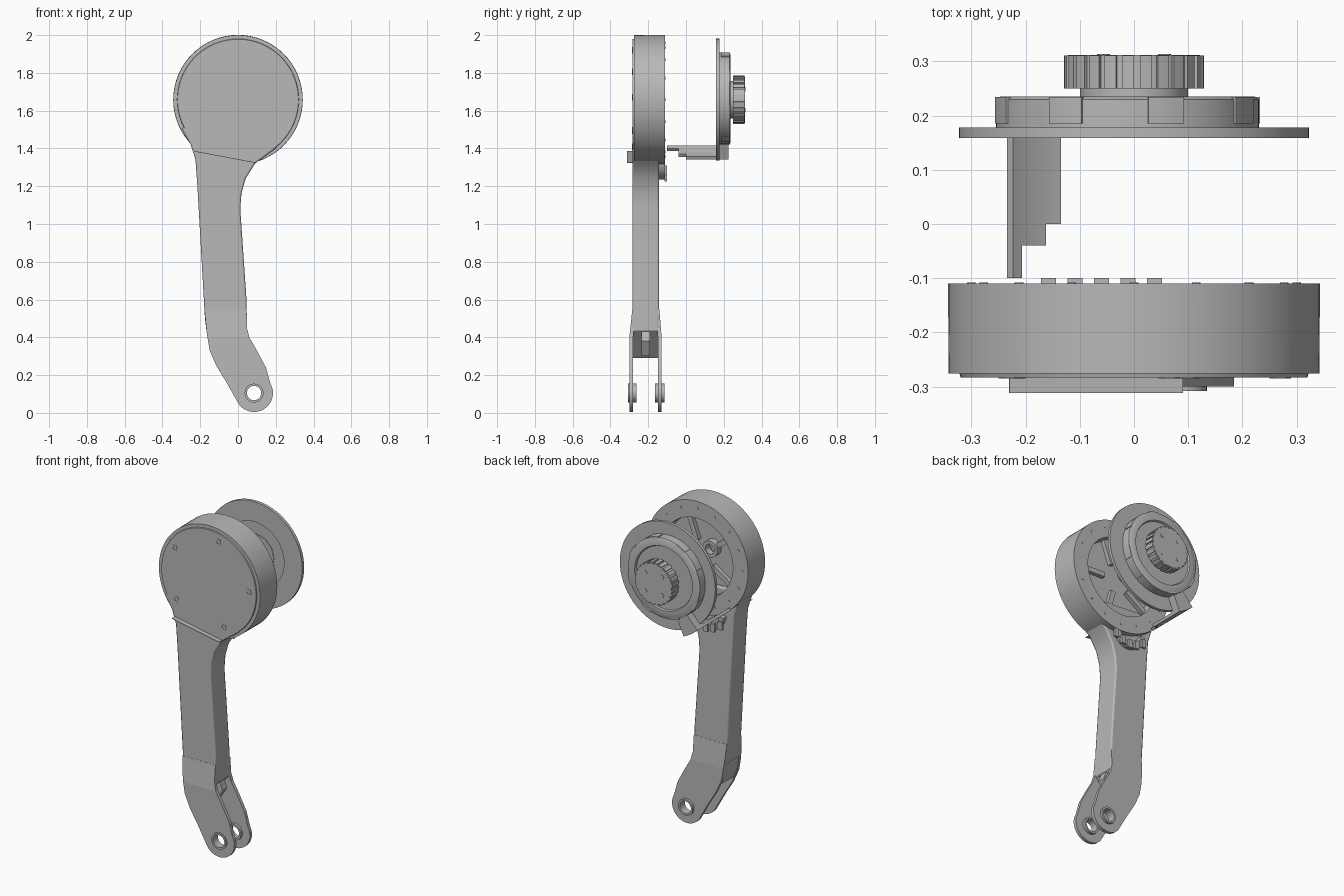
import bpy, bmesh
from math import sin, cos, pi, radians
from mathutils import Vector

if "Cube" in bpy.data.objects:
    bpy.data.objects.remove(bpy.data.objects["Cube"], do_unlink=True)

GREY = bpy.data.materials.new("machined grey")
GREY.use_nodes = True
GREY.diffuse_color = (0.48, 0.48, 0.48, 1)
GREY.node_tree.nodes["Principled BSDF"].inputs["Base Color"].default_value = (0.48, 0.48, 0.48, 1)

HUB = (0, 1.658)
EYE = (0.085, 0.105)


def finish(name, bm, bevel=0):
    bmesh.ops.recalc_face_normals(bm, faces=bm.faces[:])
    mesh = bpy.data.meshes.new(name)
    bm.to_mesh(mesh)
    bm.free()
    mesh.materials.append(GREY)
    obj = bpy.data.objects.new(name, mesh)
    bpy.context.collection.objects.link(obj)
    if bevel:
        mod = obj.modifiers.new("soft edges", "BEVEL")
        mod.width, mod.segments, mod.limit_method = bevel, 2, "ANGLE"
        mod.angle_limit = radians(50)
    bpy.ops.object.select_all(action="DESELECT")
    bpy.context.view_layer.objects.active = obj
    obj.select_set(True)
    bpy.ops.object.shade_smooth_by_angle(angle=radians(35))
    return obj


def prism(outline, y0, y1):
    """Extrude an x-z outline from y0 to y1."""
    bm = bmesh.new()
    face = bm.faces.new([bm.verts.new((x, y0, z)) for x, z in outline])
    new = bmesh.ops.extrude_face_region(bm, geom=[face])["geom"]
    bmesh.ops.translate(bm, vec=(0, y1 - y0, 0),
                        verts=[v for v in new if isinstance(v, bmesh.types.BMVert)])
    return bm


def lathe(name, profile, centre, sides=64, closed=False):
    """Turn an (r, y) profile around an axis parallel to y."""
    bm = bmesh.new()
    pts = profile + profile[:1] if closed else profile
    vs = [bm.verts.new((centre[0] + r, y, centre[1])) for r, y in pts]
    edges = [bm.edges.new(p) for p in zip(vs, vs[1:])]
    bmesh.ops.spin(bm, geom=vs + edges, cent=(centre[0], 0, centre[1]),
                   axis=(0, 1, 0), angle=2 * pi, steps=sides)
    bmesh.ops.remove_doubles(bm, verts=bm.verts[:], dist=1e-4)
    return finish(name, bm)


def polar(centre, r, degrees):
    a = radians(degrees)
    return (centre[0] + r * cos(a), centre[1] + r * sin(a))


def arc(centre, r, a0, a1, n):
    return [polar(centre, r, a0 + (a1 - a0) * i / n) for i in range(n + 1)]


def band(centre, r0, r1, a0, a1, n=12):
    return arc(centre, r0, a0, a1, n) + arc(centre, r1, a1, a0, n)


def bar(name, a, b, width, y0, y1):
    """Straight bar between two x-z points."""
    a, b = Vector(a), Vector(b)
    d = (b - a).normalized() * width / 2
    n = Vector((-d.y, d.x))
    return finish(name, prism([a + n, b + n, b - n, a - n], y0, y1))


# Drum housing, open towards the back
lathe("drum_housing", [(0, -0.283), (0.32, -0.283), (0.322, -0.276), (0.342, -0.276),
                       (0.343, -0.11), (0.24, -0.11), (0.235, -0.17), (0, -0.17)], HUB)
lathe("drum_inner_boss", [(0.05, -0.175), (0.05, -0.13), (0.03, -0.13), (0.03, -0.175)],
      (-0.07, 1.72), 32)
for i in range(5):
    a = 70 + i * 72
    bar("drum_inner_rib", polar(HUB, 0.09, a), polar(HUB, 0.238, a), 0.03, -0.175, -0.145)
for i in range(16):
    lathe("rim_screw", [(0, -0.108), (0.008, -0.108), (0.008, -0.112)],
          polar(HUB, 0.3, i * 22.5), 8)

# Cover screws and thin lower lip on the front
for x, z in [(0.065, 1.92), (-0.23, 1.805), (-0.22, 1.495), (0.1, 1.41), (0.27, 1.67)]:
    lathe("cover_screw", [(0, -0.281), (0.011, -0.281), (0.011, -0.285), (0.02, -0.285),
                          (0.02, -0.281)], (x, z), 6)
bar("cover_lip", (-0.23, 1.385), (0.09, 1.325), 0.003, -0.312, -0.282)

# Arm body
left = [(-0.3, 1.51), (-0.25, 1.42), (-0.225, 1.34), (-0.215, 1.2), (-0.175, 0.5), (-0.165, 0.42)]
right = [(0.048, 0.43), (0.045, 0.6), (0.012, 1.08), (0.018, 1.16), (0.04, 1.24),
         (0.09, 1.32), (0.2, 1.4), (0.25, 1.47)]
finish("arm", prism(left + right, -0.283, -0.142), 0.008)
finish("arm_web", prism([(-0.165, 0.44), (-0.15, 0.34), (-0.13, 0.29), (-0.09, 0.29),
                         (0.04, 0.43)], -0.283, -0.142))
finish("web_rib", prism([(-0.06, 0.42), (0.042, 0.43), (0.06, 0.38), (0.01, 0.3),
                         (-0.07, 0.3)], -0.235, -0.19))

# Fork plates, flaring outwards from the arm towards the eye
fork = ([(-0.178, 0.55), (-0.165, 0.42), (-0.15, 0.33), (-0.115, 0.25), (-0.06, 0.16)]
        + arc(EYE, 0.1, 215, 390, 20)
        + [(0.148, 0.24), (0.1, 0.33), (0.06, 0.4), (0.047, 0.45), (0.046, 0.55)])
for name, y0, y1, push in [("fork_front", -0.284, -0.264, -0.016),
                           ("fork_back", -0.161, -0.141, 0.012)]:
    bm = prism(fork, y0, y1)
    bmesh.ops.bisect_plane(bm, geom=bm.verts[:] + bm.edges[:] + bm.faces[:],
                           plane_co=(0, 0, 0.4), plane_no=(0, 0, 1))
    for v in bm.verts:
        v.co.y += push * min(1, (0.55 - v.co.z) / 0.15)
    plate = finish(name, bm)
    cutter = lathe("eye_cutter", [(0, -0.5), (0.043, -0.5), (0.043, 0.1), (0, 0.1)], EYE, 24)
    cut = plate.modifiers.new("eye", "BOOLEAN")
    cut.operation, cut.object = "DIFFERENCE", cutter
    bpy.context.view_layer.objects.active = plate
    bpy.ops.object.modifier_apply(modifier="eye")
    bpy.data.objects.remove(cutter, do_unlink=True)
    for face in plate.data.polygons:
        face.use_smooth = False

# Bushings in the fork eyes
for y0, y1 in [(-0.308, -0.262), (-0.165, -0.115)]:
    lathe("eye_bushing", [(0.038, y0), (0.05, y0), (0.05, y1), (0.038, y1)], EYE, 24, True)

# Toothed bumper under the back of the drum
finish("bumper", prism(band((-0.07, 1.34), 0.075, 0.105, 185, 355), -0.145, -0.112))
for i in range(5):
    x = -0.158 + i * 0.049
    z = 1.3 - 0.05 * sin(pi * (i + 0.5) / 5)
    bar("bumper_tooth", (x - 0.014, z), (x + 0.014, z), 0.05, -0.115, -0.1)

# Stepped curved bracket that carries the flange
for a0, a1, y in [(227.5, 231.2, -0.1), (231, 240.6, -0.04), (240, 246, 0.0)]:
    finish("bracket", prism(band(HUB, 0.33, 0.347, a0, a1, 4), y, 0.225))
finish("bracket_foot", prism(band(HUB, 0.24, 0.335, 227.5, 246, 6), 0.16, 0.225))

# Flange with a recessed front
lathe("flange", [(0, 0.2), (0.2, 0.2), (0.2, 0.159), (0.323, 0.159), (0.323, 0.178),
                 (0.21, 0.178), (0.21, 0.21), (0, 0.21)], HUB)
lathe("recess_ring", [(0.07, 0.201), (0.07, 0.175), (0.12, 0.175), (0.12, 0.201)], HUB, 12)

# Rotor disc with raised rim and blocks
MID = (-0.012, 1.665)
lathe("rotor", [(0, 0.225), (0.19, 0.225), (0.195, 0.235), (0.235, 0.235), (0.243, 0.23),
                (0.243, 0.178), (0, 0.178)], MID)
for i in range(8):
    a = 20 + i * 45
    finish("rotor_block", prism(band(MID, 0.235, 0.247, a, a + 16, 4), 0.185, 0.234))

# Knurled knob on the back
lathe("knob_neck", [(0.1, 0.22), (0.1, 0.255)], HUB, 32)
lathe("knob", [(0, 0.25), (0.122, 0.25), (0.122, 0.312), (0, 0.312)], HUB, 48)
for i in range(24):
    a = i * 15
    finish("knob_tooth", prism(band(HUB, 0.118, 0.129, a, a + 10, 2), 0.25, 0.311))
for i in range(4):
    lathe("knob_screw", [(0, 0.314), (0.012, 0.314), (0.012, 0.31)],
          polar(HUB, 0.08, 45 + i * 90), 8)
